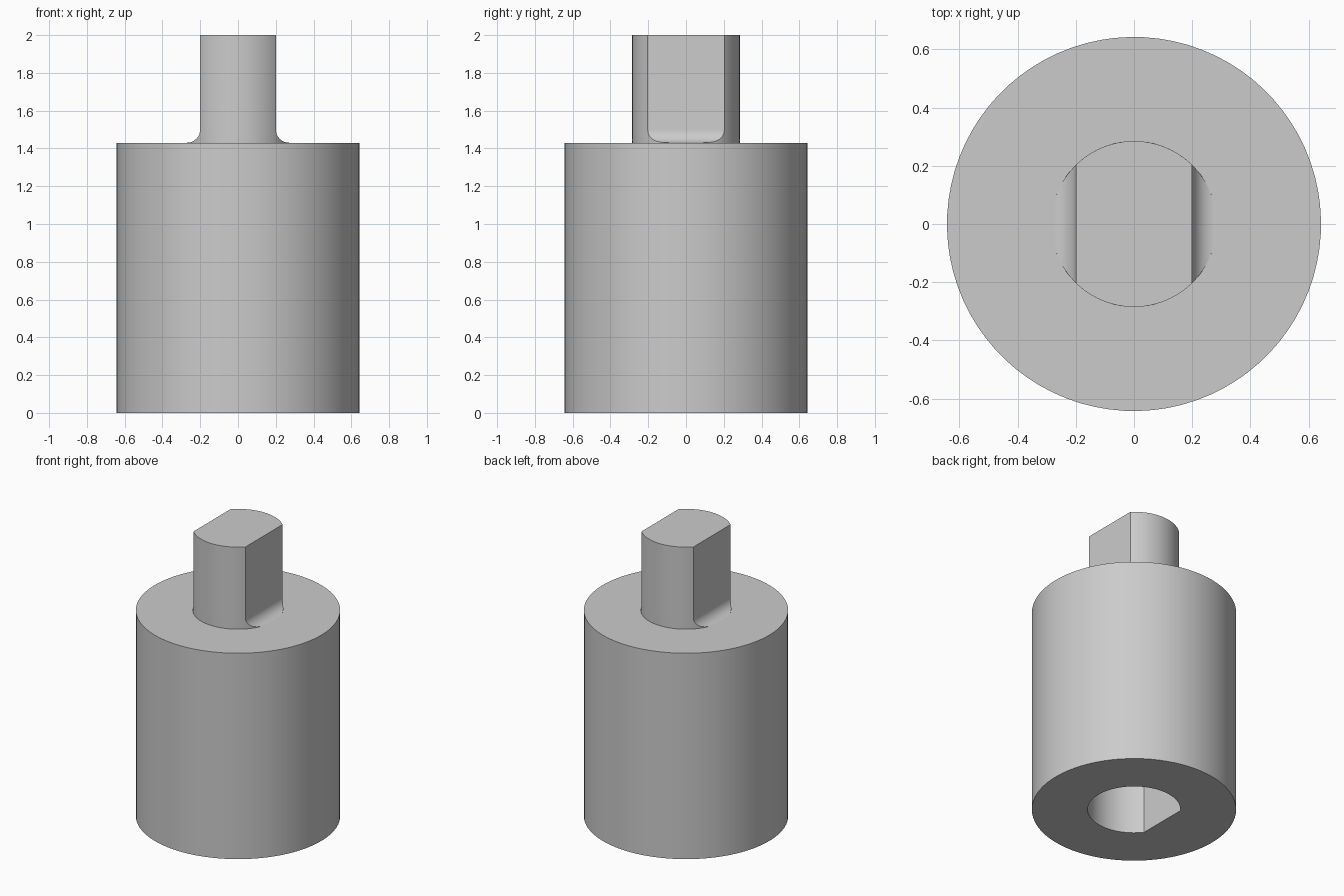
import bpy
import bmesh
from math import acos, cos, sin, pi

if "Cube" in bpy.data.objects:
    bpy.data.objects.remove(bpy.data.objects["Cube"], do_unlink=True)

BODY_R, BODY_H = 0.643, 1.43
STUD_R, STUD_FLAT, FILLET, TOP = 0.285, 0.2, 0.071, 2.0
BORE_R, BORE_FLAT, BORE_DEPTH = 0.292, 0.232, 1.0
SIDES = 80

grey = bpy.data.materials.new("light_grey")
grey.use_nodes = True
colour = (0.6, 0.6, 0.6, 1)
grey.diffuse_color = colour
grey.node_tree.nodes["Principled BSDF"].inputs["Base Color"].default_value = colour


def arc(radius, start, end, count):
    """Points on an arc, both ends included."""
    angles = [start + (end - start) * i / (count - 1) for i in range(count)]
    return [(radius * cos(a), radius * sin(a)) for a in angles]


def loft(name, sections):
    """Skin a list of (outline, z) sections and cap both ends."""
    bm = bmesh.new()
    rings = [[bm.verts.new((x, y, z)) for x, y in outline] for outline, z in sections]
    for a, b in zip(rings, rings[1:]):
        for i in range(len(a)):
            j = (i + 1) % len(a)
            bm.faces.new((a[i], a[j], b[j], b[i]))
    bm.faces.new(rings[0])
    bm.faces.new(rings[-1])
    bmesh.ops.recalc_face_normals(bm, faces=bm.faces)
    mesh = bpy.data.meshes.new(name)
    bm.to_mesh(mesh)
    bm.free()
    mesh.materials.append(grey)
    obj = bpy.data.objects.new(name, mesh)
    bpy.context.collection.objects.link(obj)
    bpy.ops.object.select_all(action='DESELECT')
    obj.select_set(True)
    bpy.context.view_layer.objects.active = obj
    bpy.ops.object.shade_smooth_by_angle(angle=pi / 6)
    return obj


# D-shaped bore outline: an arc closed by a flat on the right-hand (-x) side
corner = acos(-BORE_FLAT / BORE_R)
arc_count = round(SIDES * corner / pi) + 1
bore = arc(BORE_R, -corner, corner, arc_count)
half = bore[-1][1]
gaps = SIDES - arc_count + 1
bore += [(-BORE_FLAT, half * (1 - 2 * i / gaps)) for i in range(1, gaps)]

# Cylindrical body with a blind bore in its underside
shift = 2 * pi / SIDES
circle = arc(BODY_R, -corner, -corner + 2 * pi - shift, SIDES)
loft("body", [(circle, BODY_H), (circle, 0), (bore, 0), (bore, BORE_DEPTH)])


def two_flat_outline(width):
    """Circle cut by flats at x = +width and x = -width."""
    a = acos(width / STUD_R)
    return arc(STUD_R, a, pi - a, 25) + arc(STUD_R, pi + a, 2 * pi - a, 25)


# Two-flat drive stud, its flats flaring into the body through a fillet
steps = 10
sections = [(two_flat_outline(STUD_FLAT + FILLET), BODY_H - 0.03)]
for i in range(steps + 1):
    t = pi / 2 * i / steps
    width = STUD_FLAT + FILLET * (1 - sin(t))
    sections.append((two_flat_outline(width), BODY_H + FILLET * (1 - cos(t))))
sections.append((two_flat_outline(STUD_FLAT), TOP))
loft("drive_stud", sections)
